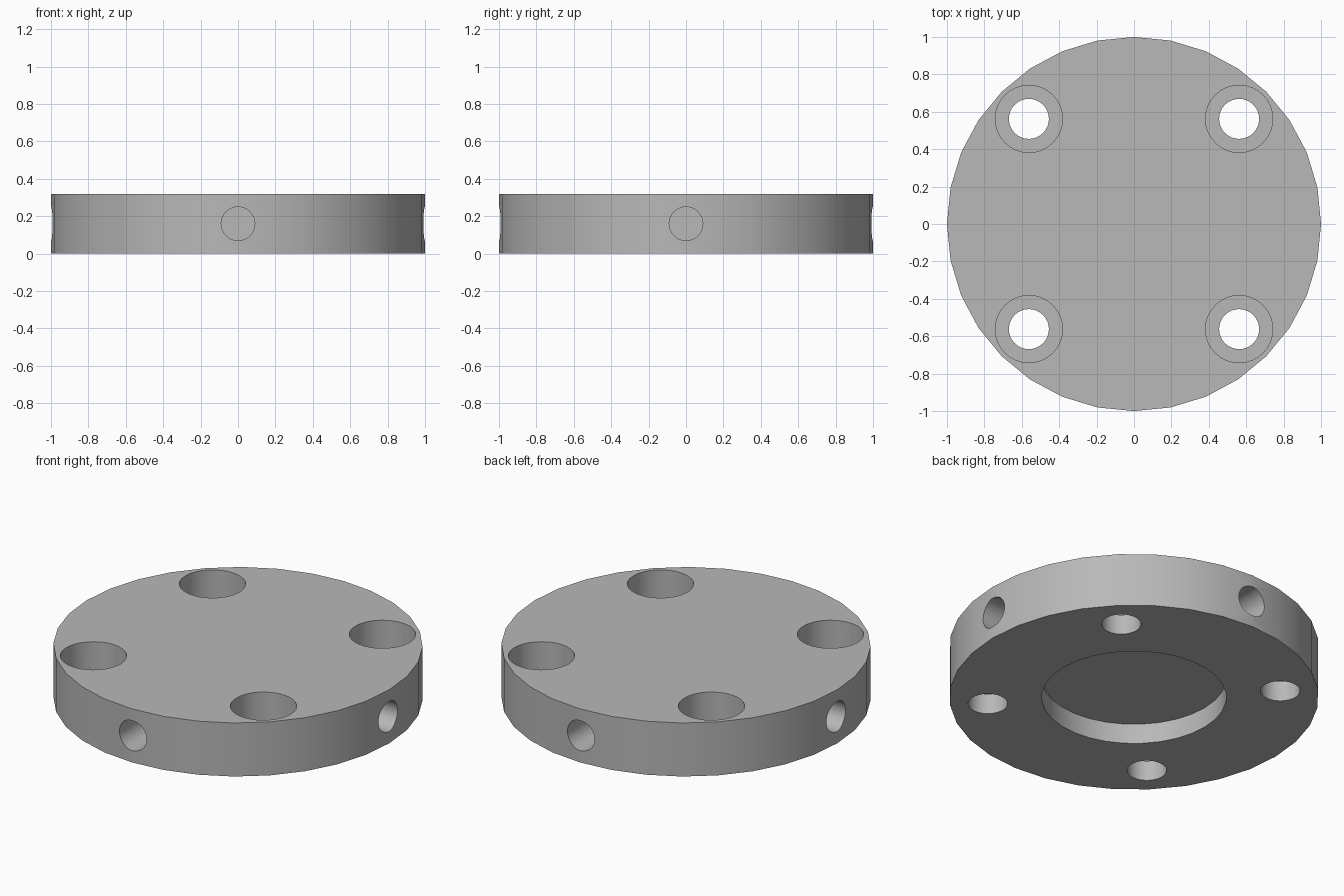
import bpy
from math import radians

if "Cube" in bpy.data.objects:
    bpy.data.objects.remove(bpy.data.objects["Cube"], do_unlink=True)

THICK = 0.32
BOLT = 0.562          # bolt holes sit at (+-BOLT, +-BOLT)
BORE_FLOOR = 0.12     # height of the counterbore shoulder
RECESS = 0.12         # depth of the underside recess
SIDE_DEPTH = 0.4      # depth of the blind side holes

metal = bpy.data.materials.new("Plain grey metal")
metal.use_nodes = True
grey = (0.48, 0.48, 0.48, 1)
metal.diffuse_color = grey
metal.node_tree.nodes["Principled BSDF"].inputs["Base Color"].default_value = grey


def cylinder(name, radius, depth, location, rotation=(0, 0, 0)):
    bpy.ops.mesh.primitive_cylinder_add(vertices=32, radius=radius, depth=depth,
                                        location=location, rotation=rotation)
    obj = bpy.context.object
    obj.name = name
    obj.data.materials.append(metal)
    return obj


def upright(name, radius, low, high, x=0, y=0):
    return cylinder(name, radius, high - low, (x, y, (low + high) / 2))


# Main round plate
plate = upright("flange_plate", 1, 0, THICK)

# Round recess in the underside
cutters = [upright("recess_cutter", 0.5, -0.1, RECESS)]

# Four counterbored bolt holes
for x in (-BOLT, BOLT):
    for y in (-BOLT, BOLT):
        cutters.append(upright("bolt_hole_cutter", 0.107, -0.1, THICK + 0.1, x, y))
        cutters.append(upright("counterbore_cutter", 0.18, BORE_FLOOR, THICK + 0.1, x, y))

# Four blind holes in the rim
mid = 1 - SIDE_DEPTH / 2 + 0.05
for dx, dy in ((1, 0), (-1, 0), (0, 1), (0, -1)):
    turn = (radians(90) * abs(dy), radians(90) * abs(dx), 0)
    cutters.append(cylinder("side_hole_cutter", 0.09, SIDE_DEPTH + 0.1,
                            (dx * mid, dy * mid, THICK / 2), turn))

# Cut every hole, then drop the cutters
bpy.ops.object.select_all(action="DESELECT")
plate.select_set(True)
bpy.context.view_layer.objects.active = plate
for cutter in cutters:
    cutter.hide_render = True
    cut = plate.modifiers.new("cut", "BOOLEAN")
    cut.operation = "DIFFERENCE"
    cut.solver = "EXACT"
    cut.object = cutter
    bpy.ops.object.modifier_apply(modifier=cut.name)
    bpy.data.objects.remove(cutter, do_unlink=True)

bpy.ops.object.shade_smooth_by_angle(angle=radians(30))
